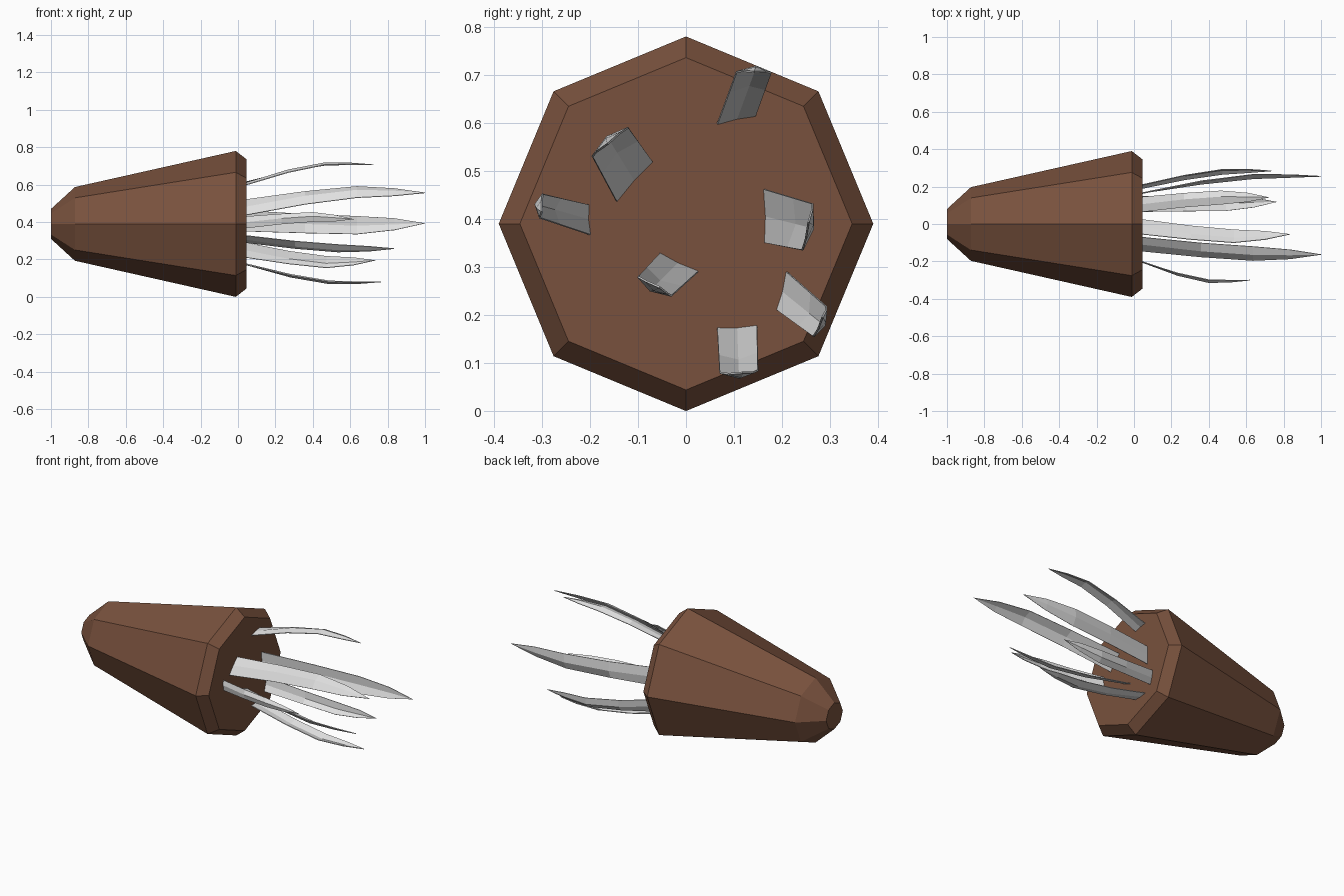
import bpy, bmesh, math
from mathutils import Vector

if "Cube" in bpy.data.objects:
    bpy.data.objects.remove(bpy.data.objects["Cube"])


def material(name, rgb):
    m = bpy.data.materials.new(name)
    m.diffuse_color = (*rgb, 1)
    m.use_nodes = True
    m.node_tree.nodes["Principled BSDF"].inputs["Base Color"].default_value = m.diffuse_color
    return m


def make_object(name, verts, faces, mat):
    mesh = bpy.data.meshes.new(name)
    mesh.from_pydata(verts, [], faces)
    bm = bmesh.new()
    bm.from_mesh(mesh)
    bmesh.ops.recalc_face_normals(bm, faces=bm.faces)
    bm.to_mesh(mesh)
    bm.free()
    mesh.materials.append(mat)
    ob = bpy.data.objects.new(name, mesh)
    bpy.context.collection.objects.link(ob)
    return ob


brown = material("brown", (0.19, 0.083, 0.047))
grey = material("light grey", (0.75, 0.75, 0.75))
CZ = 0.39

# Eight-sided tapered body along x
profile = [(-1.0, 0.08), (-0.872, 0.197), (-0.012, 0.39), (0.045, 0.346)]
N = 8
verts = [(x, r * math.cos(i * math.tau / N), CZ + r * math.sin(i * math.tau / N))
         for x, r in profile for i in range(N)]
faces = [(k * N + i, k * N + (i + 1) % N, (k + 1) * N + (i + 1) % N, (k + 1) * N + i)
         for k in range(len(profile) - 1) for i in range(N)]
faces += [tuple(range(N)), tuple(range(3 * N, 4 * N))]
make_object("body", verts, faces, brown)

# Blades: tip x, then (y, z) of root edge ends, widest edge ends, tip
X0 = 0.043
blades = [
    (0.725, (0.065, 0.598), (0.145, 0.615), (0.105, 0.706), (0.178, 0.704), (0.142, 0.706)),
    (1.0, (-0.145, 0.437), (-0.07, 0.52), (-0.195, 0.53), (-0.12, 0.59), (-0.163, 0.556)),
    (0.62, (-0.20, 0.367), (-0.203, 0.43), (-0.304, 0.402), (-0.298, 0.452), (-0.30, 0.415)),
    (1.0, (0.165, 0.35), (0.163, 0.462), (0.242, 0.335), (0.263, 0.432), (0.255, 0.393)),
    (0.835, (-0.055, 0.328), (0.025, 0.29), (-0.10, 0.28), (-0.03, 0.24), (-0.055, 0.258)),
    (0.735, (0.21, 0.29), (0.19, 0.21), (0.292, 0.218), (0.265, 0.155), (0.284, 0.195)),
    (0.765, (0.065, 0.172), (0.148, 0.177), (0.07, 0.08), (0.15, 0.085), (0.118, 0.08)),
]

for n, (xt, *pts) in enumerate(blades):
    a0, b0, a1, b1, tip = (Vector(p) for p in pts)
    out = ((a1 + b1) / 2 - (a0 + b0) / 2).normalized()  # bend direction
    c1 = (a1 + b1) / 2
    c2 = c1.lerp(tip, 0.6) + out * 0.002
    a2, b2 = c2 + (a1 - c1) * 0.65, c2 + (b1 - c1) * 0.65
    rows = [(0, a0, b0, 0.003),
            (0.33, a0.lerp(a1, 0.62), b0.lerp(b1, 0.62), 0.012),
            (0.62, a1, b1, 0.013),
            (0.83, a2, b2, 0.008)]
    verts, faces = [], []
    for u, a, b, crease in rows:
        x = X0 + u * (xt - X0)
        for p in (a, (a + b) / 2 + out * crease, b):
            verts.append((x, p.x, p.y))
    verts.append((xt, tip.x, tip.y))
    for k in range(3):
        for i in range(2):
            j = k * 3 + i
            faces.append((j, j + 1, j + 4, j + 3))
    faces += [(9, 10, 12), (10, 11, 12)]
    ob = make_object(f"blade_{n + 1}", verts, faces, grey)
    s = ob.modifiers.new("thin", 'SOLIDIFY')
    s.thickness = 0.004
    s.offset = 0
